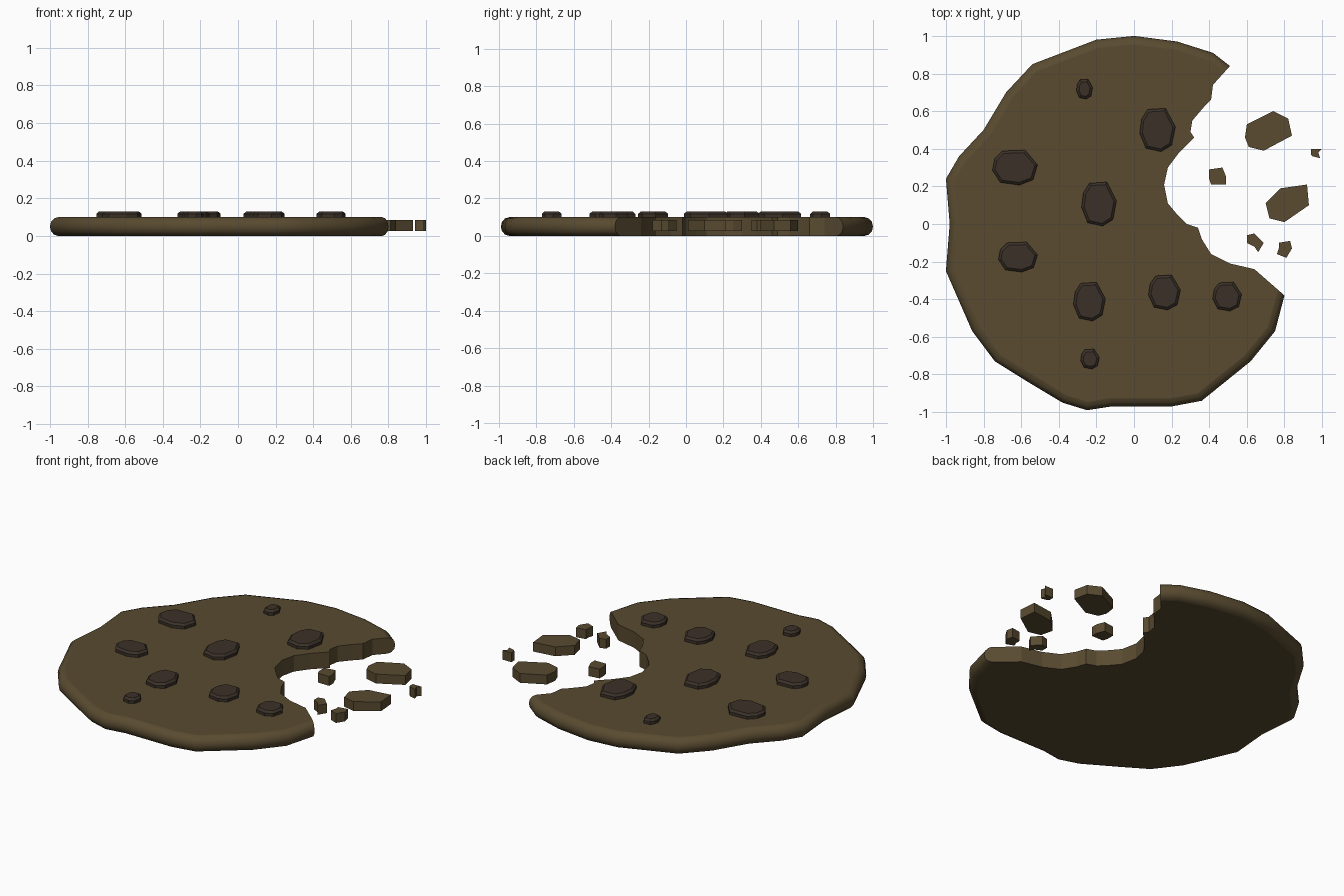
import bpy
import bmesh
import math
from mathutils import Vector

default_cube = bpy.data.objects.get("Cube")
if default_cube:
    bpy.data.objects.remove(default_cube, do_unlink=True)


def make_material(name, colour):
    material = bpy.data.materials.new(name)
    material.use_nodes = True
    material.diffuse_color = (*colour, 1)
    shader = material.node_tree.nodes["Principled BSDF"]
    shader.inputs["Base Color"].default_value = (*colour, 1)
    shader.inputs["Roughness"].default_value = 0.8
    return material


dough = make_material("baked dough", (0.1, 0.07, 0.03))
chocolate = make_material("dark chocolate", (0.043, 0.03, 0.021))


def hundredths(points):
    """Outline points are written in hundredths of a unit."""
    return [Vector(point) / 100 for point in points]


def loft(name, rings, material, smooth_count=0):
    """Stack (outline, height) rings into a closed solid.
    The first smooth_count side strips around the outline are smooth."""
    bm = bmesh.new()
    layers = [[bm.verts.new((p.x, p.y, height)) for p in outline]
              for outline, height in rings]
    count = len(layers[0])
    for lower, upper in zip(layers, layers[1:]):
        for i in range(count):
            j = (i + 1) % count
            side = bm.faces.new((lower[i], lower[j], upper[j], upper[i]))
            side.smooth = i < smooth_count
    bm.faces.new(layers[-1])
    bm.faces.new(list(reversed(layers[0])))
    bmesh.ops.recalc_face_normals(bm, faces=bm.faces[:])
    mesh = bpy.data.meshes.new(name)
    bm.to_mesh(mesh)
    bm.free()
    mesh.materials.append(material)
    part = bpy.data.objects.new(name, mesh)
    bpy.context.collection.objects.link(part)
    return part


# Cookie body: uneven rounded rim, then the sheer bitten edge
rim = hundredths([
    (51, 84), (42, 91), (23, 97), (0, 100), (-20, 98), (-54, 85),
    (-68, 70), (-80, 50), (-93, 36), (-100, 24), (-98, 0), (-100, -25),
    (-86, -57), (-74, -73), (-58, -83), (-38, -95), (-25, -99),
    (-12, -97), (20, -97), (36, -94), (62, -73), (75, -57), (80, -38)])
bite = hundredths([
    (64, -24), (51, -21), (41, -16), (36, -8), (34, -2), (28, 0),
    (23, 5), (18, 11), (16, 21), (18, 30), (24, 38), (32, 46),
    (30, 49), (31, 55), (37, 62), (41, 66), (42, 74)])


def inset_rim(amount):
    """Move the rim inward; its two end points slide along the bite."""
    moved = []
    last = len(rim) - 1
    for i, point in enumerate(rim):
        if i == 0:
            inward = bite[-1] - point
        elif i == last:
            inward = bite[0] - point
        else:
            along = rim[i + 1] - rim[i - 1]
            inward = Vector((-along.y, along.x))
        moved.append(point + inward.normalized() * amount)
    return moved + bite


half_height = 0.05
rim_depth = 0.045
body_rings = []
for step in range(-3, 4):
    angle = math.radians(step * 30)
    outline = inset_rim(rim_depth * (1 - math.cos(angle)))
    body_rings.append((outline, half_height * (1 + math.sin(angle))))
loft("cookie_body", body_rings, dough, smooth_count=len(rim) - 1)

# Chocolate chips: one chunky outline fitted to each chip's size
chip_shape = [Vector(p) for p in (
    (-.55, .95), (.45, 1), (1, .15), (.8, -.7),
    (.2, -1), (-.65, -.85), (-1, -.15), (-.9, .5))]


def chip(index, x, y, half_x, half_y):
    def outline(inset):
        return [Vector((x + p.x * (half_x - inset),
                        y + p.y * (half_y - inset))) for p in chip_shape]
    rings = [(outline(0), 0.09), (outline(0), 0.118), (outline(.014), 0.13)]
    loft(f"chocolate_chip_{index}", rings, chocolate)


chips = [
    (-.263, .717, .043, .053), (.125, .5, .095, .115),
    (-.633, .3, .12, .093), (-.186, .106, .093, .117),
    (-.617, -.176, .104, .08), (-.237, -.413, .085, .103),
    (.162, -.364, .085, .093), (.495, -.386, .077, .077),
    (-.234, -.718, .05, .053)]
for number, placement in enumerate(chips, start=1):
    chip(number, *placement)

# Loose crumbs: flat-sided chunks beside the bite
crumbs = {
    "large_crumb_back": [(60, 53), (74, 60), (82, 56), (84, 47),
                         (69, 39), (61, 41), (59, 46)],
    "large_crumb_front": [(70, 11), (78, 19), (92, 21), (93, 10),
                          (80, 1), (72, 3)],
    "small_crumb_inner": [(40, 29), (47, 30), (49, 25), (49, 21),
                          (41, 21), (40, 24)],
    "small_crumb_outer": [(94, 40), (100, 40), (98, 38), (99, 35),
                          (95, 36), (94, 37)],
    "small_crumb_front": [(60, -6), (64, -5), (69, -10), (66, -15),
                          (64, -12), (60, -10)],
    "small_crumb_corner": [(77, -10), (83, -9), (84, -13), (81, -18),
                           (76, -16), (77, -13)],
}
for crumb_name, points in crumbs.items():
    outline = hundredths(points)
    loft(crumb_name, [(outline, 0.027), (outline, 0.086)], dough)
